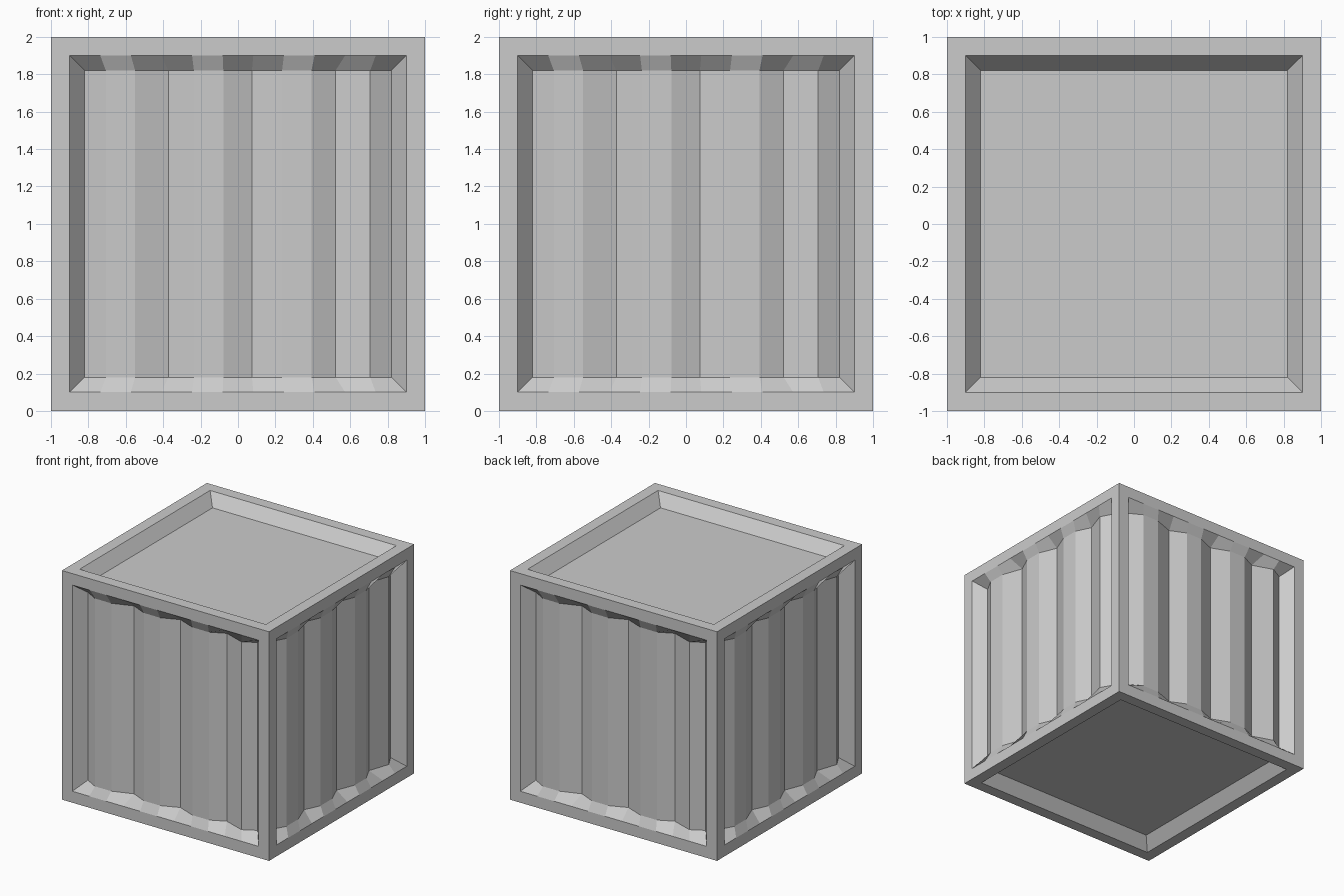
import bpy, bmesh
from math import radians
from mathutils import Matrix

if "Cube" in bpy.data.objects:
    bpy.data.objects.remove(bpy.data.objects["Cube"])

RIM, INNER, DEPTH, RIDGE = 0.90, 0.82, 0.10, 0.037


def add_object(name, bm):
    mesh = bpy.data.meshes.new(name)
    bm.to_mesh(mesh)
    bm.free()
    obj = bpy.data.objects.new(name, mesh)
    obj.location.z = 1
    bpy.context.collection.objects.link(obj)
    return obj


def panel(name, columns, rotation):
    """Recessed front-facing panel; columns hold (outer x, inner x, depth)."""
    bm = bmesh.new()
    cols = []
    for xo, xi, d in columns:
        pts = [(xo, -1, -RIM), (xi, d - 1, -INNER), (xi, d - 1, INNER), (xo, -1, RIM)]
        cols.append([bm.verts.new(p) for p in pts])
    # sloped lower edge, panel face and sloped upper edge
    for a, b in zip(cols, cols[1:]):
        for r in range(3):
            bm.faces.new((a[r], b[r], b[r + 1], a[r + 1]))
    # sloped left and right edges
    bm.faces.new(cols[0])
    bm.faces.new(cols[-1][::-1])
    bm.transform(rotation)
    return add_object(name, bm)


# Frame: cube with open inset faces
bm = bmesh.new()
bmesh.ops.create_cube(bm, size=2)
faces = bm.faces[:]
bmesh.ops.inset_individual(bm, faces=faces, thickness=1 - RIM, use_even_offset=True)
bmesh.ops.delete(bm, geom=faces, context='FACES')
add_object("frame", bm)

# Corrugated side panels: eleven strips, every third line is a groove
wave = []
for i in range(12):
    t = -1 + 2 * i / 11
    groove = i % 3 == 0 or i == 11
    wave.append((t * RIM, t * (INNER if groove else 0.96 * RIM), DEPTH if groove else RIDGE))
for i, side in enumerate(("front", "right", "back", "left")):
    panel(side + "_panel", wave, Matrix.Rotation(radians(90 * i), 4, 'Z'))

# Plain top and bottom panels
flat = [(-RIM, -INNER, DEPTH), (RIM, INNER, DEPTH)]
panel("top_panel", flat, Matrix.Rotation(radians(-90), 4, 'X'))
panel("bottom_panel", flat, Matrix.Rotation(radians(90), 4, 'X'))
